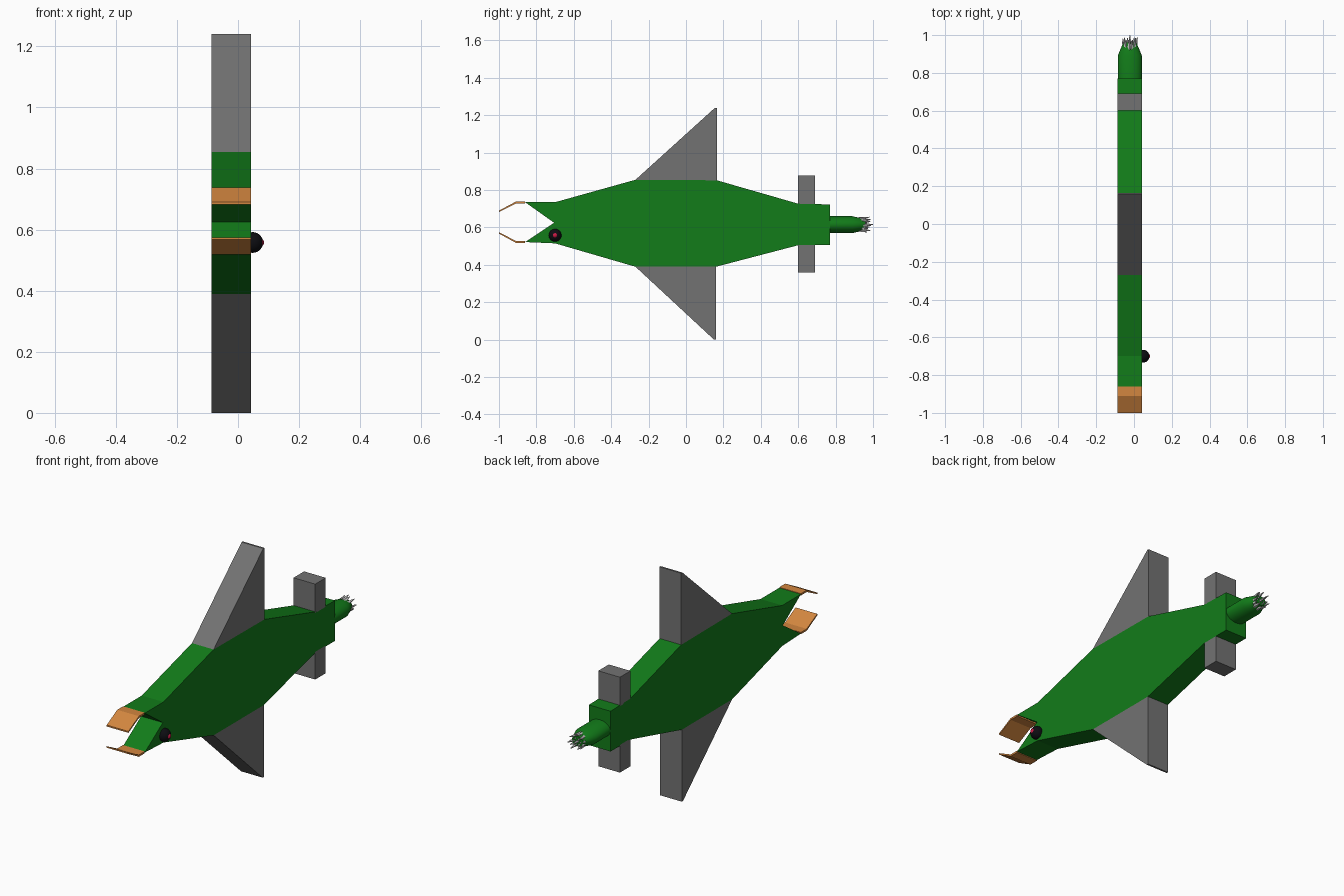
import bpy, bmesh, math, random
from mathutils import Vector, Matrix

if "Cube" in bpy.data.objects:
    bpy.data.objects.remove(bpy.data.objects["Cube"])

random.seed(4)
X0, X1 = -0.087, 0.043          # slab thickness of the body
XC = (X0 + X1) / 2
ZC = 0.615


def material(name, rgb):
    m = bpy.data.materials.new(name)
    m.diffuse_color = (*rgb, 1)
    m.use_nodes = True
    m.node_tree.nodes["Principled BSDF"].inputs["Base Color"].default_value = m.diffuse_color
    return m


GREEN = material("green", (0.006, 0.2, 0.01))
GREY = material("dark_grey", (0.17, 0.17, 0.17))
ORANGE = material("orange", (0.65, 0.24, 0.05))
BLACK = material("black", (0.004, 0.004, 0.006))
RED = material("red", (0.6, 0.01, 0.06))
ASH = material("light_grey", (0.6, 0.6, 0.6))


def finish(name, bm, mat, smooth=False):
    bmesh.ops.recalc_face_normals(bm, faces=bm.faces)
    me = bpy.data.meshes.new(name)
    bm.to_mesh(me)
    bm.free()
    me.materials.append(mat)
    ob = bpy.data.objects.new(name, me)
    bpy.context.collection.objects.link(ob)
    if smooth:
        bpy.ops.object.select_all(action='DESELECT')
        ob.select_set(True)
        bpy.context.view_layer.objects.active = ob
        bpy.ops.object.shade_smooth_by_angle(angle=math.radians(35))
    return ob


def slab(name, profile, mat):
    """Extrude a (y, z) side profile across the body thickness."""
    bm = bmesh.new()
    face = bm.faces.new([bm.verts.new((X0, y, z)) for y, z in profile])
    new = bmesh.ops.extrude_face_region(bm, geom=[face])["geom"]
    verts = [v for v in new if isinstance(v, bmesh.types.BMVert)]
    bmesh.ops.translate(bm, verts=verts, vec=(X1 - X0, 0, 0))
    return finish(name, bm, mat)


# Body with open-mouth notch
slab("body", [(-0.705, 0.625), (-0.86, 0.735), (-0.70, 0.735), (-0.27, 0.855),
              (0.165, 0.852), (0.60, 0.727), (0.77, 0.723), (0.77, 0.505),
              (0.60, 0.505), (0.16, 0.39), (-0.27, 0.39), (-0.70, 0.515),
              (-0.86, 0.522)], GREEN)

# Large swept fins
slab("upper_fin", [(-0.27, 0.855), (0.155, 1.24), (0.165, 1.24), (0.165, 0.852)], GREY)
slab("lower_fin", [(-0.27, 0.39), (0.15, 0.0), (0.16, 0.0), (0.16, 0.39)], GREY)

# Small rear fins
for name, za, zb in (("upper_rear_fin", 0.72, 0.877), ("lower_rear_fin", 0.36, 0.51)):
    slab(name, [(0.60, za), (0.69, za), (0.69, zb), (0.60, zb)], GREY)

# Bent beak plates
slab("upper_beak", [(-0.86, 0.738), (-0.91, 0.738), (-1.0, 0.69), (-1.0, 0.682),
                    (-0.91, 0.728), (-0.86, 0.728)], ORANGE)
slab("lower_beak", [(-0.86, 0.518), (-0.91, 0.518), (-1.0, 0.567), (-1.0, 0.575),
                    (-0.91, 0.528), (-0.86, 0.528)], ORANGE)

# Eye and pupil
for name, x, r, mat in (("eye", 0.048, 0.034, BLACK), ("pupil", 0.071, 0.0145, RED)):
    bm = bmesh.new()
    bmesh.ops.create_uvsphere(bm, u_segments=24, v_segments=14, radius=r,
                              matrix=Matrix.Translation((x, -0.70, 0.558)))
    finish(name, bm, mat, True)

# Oval tail: rings of (y, x radius, z radius)
bm = bmesh.new()
rings = []
for y, rx, rz in ((0.76, 0.064, 0.045), (0.89, 0.064, 0.045),
                  (0.93, 0.048, 0.036), (0.96, 0.034, 0.026)):
    rings.append([bm.verts.new((XC + rx * math.cos(a), y, ZC + rz * math.sin(a)))
                  for a in (i * math.tau / 32 for i in range(32))])
for a, b in zip(rings, rings[1:]):
    for i in range(32):
        j = (i + 1) % 32
        bm.faces.new((a[i], a[j], b[j], b[i]))
bm.faces.new(rings[0])
bm.faces.new(rings[-1])
finish("tail", bm, GREEN, True)

# Ragged tuft of small spikes at the tail tip
bm = bmesh.new()
for ring, count in ((0.0, 1), (0.014, 6), (0.027, 11)):
    for i in range(count):
        a = i * math.tau / count + random.uniform(-0.2, 0.2)
        radial = Vector((math.cos(a), 0, math.sin(a)))
        base = Vector((XC, 0.925, ZC)) + radial * ring
        tip = Vector((XC, random.uniform(0.965, 0.99), ZC)) + radial * ring * 1.5
        if ring == 0:
            tip.y = 1.0
        d = tip - base
        bmesh.ops.create_cone(
            bm, cap_ends=True, segments=5, radius1=0.013, radius2=0.002, depth=d.length,
            matrix=Matrix.Translation((base + tip) / 2)
            @ d.to_track_quat('Z', 'Y').to_matrix().to_4x4())
finish("tail_tuft", bm, ASH)
